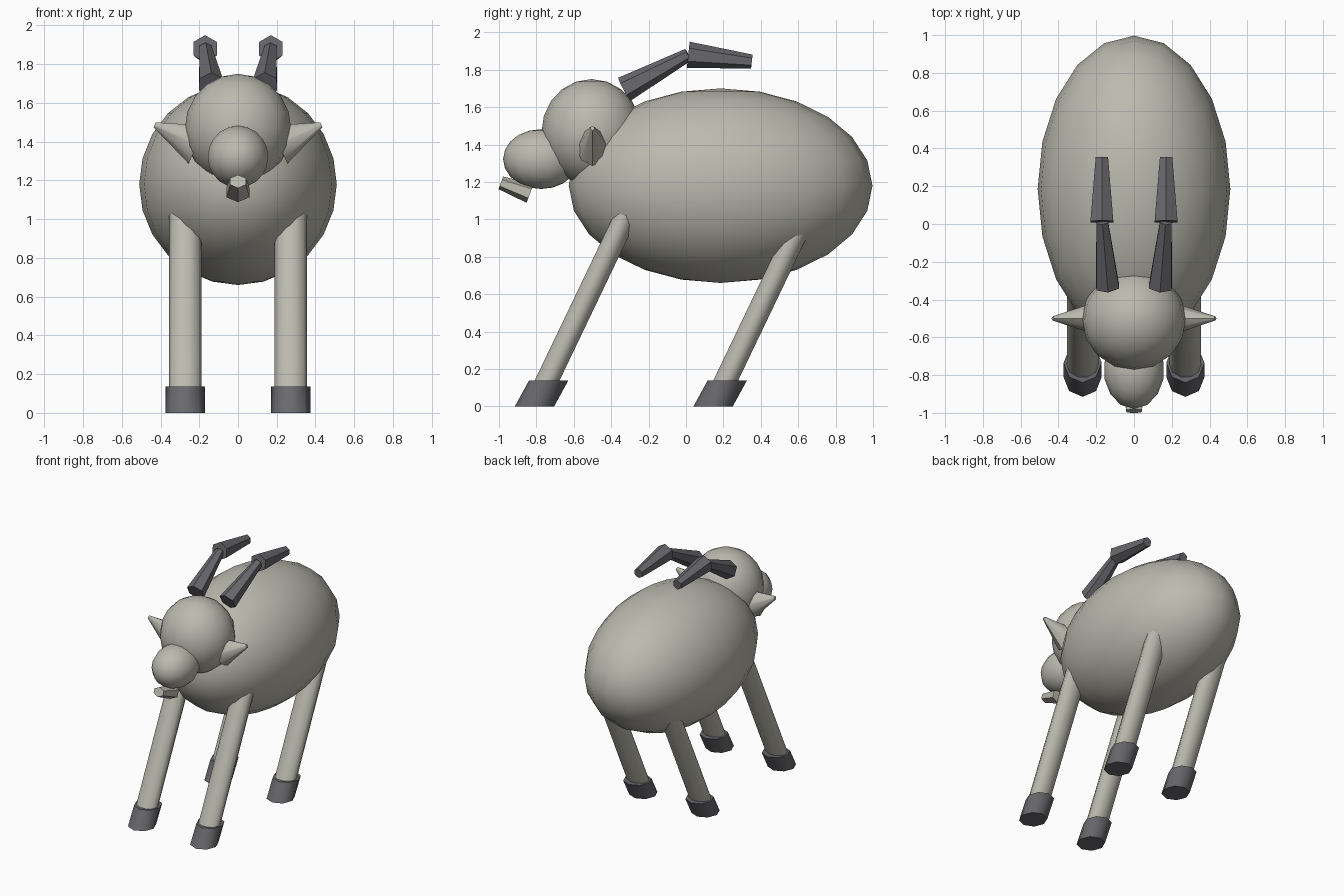
import bpy, bmesh, math
from mathutils import Vector, Matrix

if "Cube" in bpy.data.objects:
    bpy.data.objects.remove(bpy.data.objects["Cube"])


def material(name, rgb):
    m = bpy.data.materials.new(name)
    m.diffuse_color = (*rgb, 1)
    m.use_nodes = True
    m.node_tree.nodes["Principled BSDF"].inputs["Base Color"].default_value = m.diffuse_color
    return m


COAT = material("warm grey coat", (0.50, 0.49, 0.43))
HORN = material("dark grey horn", (0.14, 0.14, 0.155))


def finish(bm, name, mat, angle):
    bmesh.ops.recalc_face_normals(bm, faces=bm.faces)
    for f in bm.faces:
        f.smooth = True
    me = bpy.data.meshes.new(name)
    bm.to_mesh(me)
    bm.free()
    me.set_sharp_from_angle(angle=math.radians(angle))
    me.materials.append(mat)
    ob = bpy.data.objects.new(name, me)
    bpy.context.collection.objects.link(ob)
    return ob


def ellipsoid(name, centre, radii, segs, rings):
    bm = bmesh.new()
    bmesh.ops.create_uvsphere(bm, u_segments=segs, v_segments=rings, radius=1)
    bmesh.ops.transform(bm, verts=bm.verts,
                        matrix=Matrix.Translation(centre) @ Matrix.Diagonal((*radii, 1)))
    return finish(bm, name, COAT, 50)


def tube(name, a, b, ra, rb, u, v, sides, mat, angle, start=0):
    """Tapered tube from a to b; u and v span the (possibly slanted) rings."""
    bm = bmesh.new()
    u, v = Vector(u), Vector(v)
    loops = []
    for c, r in ((a, ra), (b, rb)):
        loop = []
        for i in range(sides):
            t = start + math.tau * i / sides
            loop.append(bm.verts.new(Vector(c) + r * (math.cos(t) * u + math.sin(t) * v)))
        loops.append(loop)
    lo, hi = loops
    for i in range(sides):
        j = (i + 1) % sides
        bm.faces.new((lo[i], lo[j], hi[j], hi[i]))
    bm.faces.new(lo[::-1])
    bm.faces.new(hi)
    return finish(bm, name, mat, angle)


def square_tube(name, a, b, ra, rb, sides, mat, angle, wide=1):
    """Tapered tube with rings square to its axis, vertices up and down."""
    d = (Vector(b) - Vector(a)).normalized()
    u = d.cross(Vector((0, 0, 1))).normalized()
    v = u.cross(d)
    return tube(name, a, b, ra, rb, u * wide, v, sides, mat, angle, math.pi / 2)


# Body, head and snout
ellipsoid("body", (0, 0.185, 1.18), (0.51, 0.812, 0.52), 20, 12)
ellipsoid("head", (0, -0.505, 1.465), (0.275, 0.268, 0.285), 16, 10)
ellipsoid("snout", (0, -0.775, 1.322), (0.16, 0.203, 0.16), 14, 10)

# Beard
square_tube("beard", (0, -0.834, 1.138), (0, -0.99, 1.195), 0.053, 0.036, 6, COAT, 40, 1.3)

for s, side in ((1, "left"), (-1, "right")):
    # Slanted legs with hooves cut level at top and bottom
    for y, end in ((-0.81, "front"), (0.145, "back")):
        x = 0.272 * s
        tube(f"{end}_{side}_leg", (x, y + 0.03, 0.06), (x, y + 0.504, 1.05), 1, 1,
             (0.084, 0, 0), (0, 0.07, 0), 10, COAT, 50)
        tube(f"{end}_{side}_hoof", (x, y, 0), (x, y + 0.075, 0.137), 0.101, 0.101,
             (1, 0, 0), (0, 1.04, 0), 8, HORN, 50)
    # Ears
    square_tube(f"{side}_ear", (0.21 * s, -0.5, 1.385), (0.43 * s, -0.5, 1.487),
                0.108, 0.014, 8, COAT, 50, 0.78)
    # Horns in two tapered lengths
    square_tube(f"{side}_lower_horn", (0.14 * s, -0.33, 1.695), (0.168 * s, 0.012, 1.88),
                0.07, 0.035, 6, HORN, 40)
    square_tube(f"{side}_upper_horn", (0.17 * s, 0.012, 1.88), (0.17 * s, 0.352, 1.843),
                0.07, 0.038, 6, HORN, 40)
